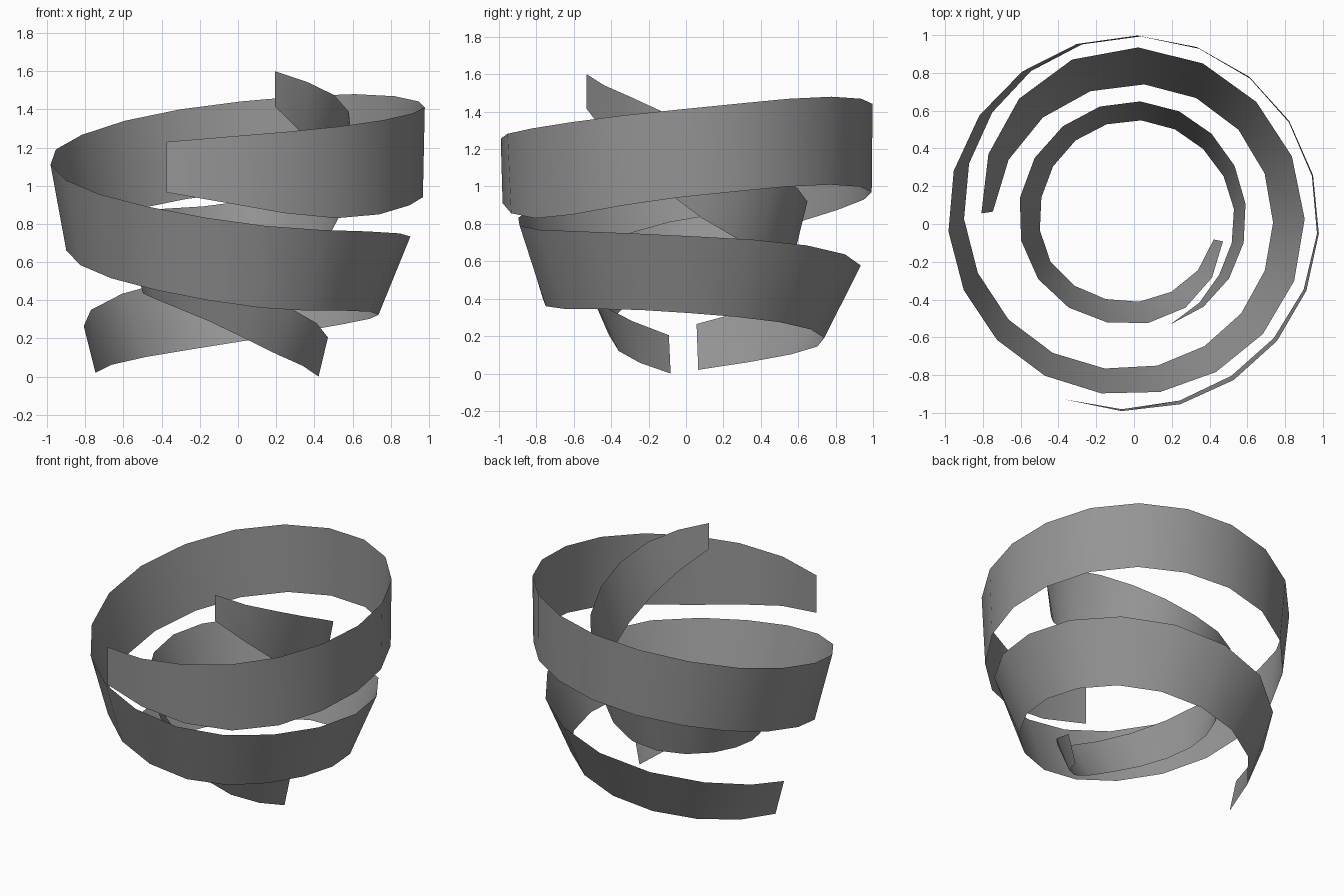
import bpy
import bmesh
from math import radians, sin, cos

cube = bpy.data.objects.get("Cube")
if cube:
    bpy.data.objects.remove(cube, do_unlink=True)

# Single plain grey finish
grey = bpy.data.materials.new("plain_grey")
grey.use_nodes = True
colour = (0.3, 0.3, 0.3, 1)
grey.diffuse_color = colour
grey.node_tree.nodes["Principled BSDF"].inputs["Base Color"].default_value = colour


def sample(keys, t):
    """Smooth curve through evenly spaced keys, with t running from 0 to 1."""
    padded = [2 * keys[0] - keys[1], *keys, 2 * keys[-1] - keys[-2]]
    place = t * (len(keys) - 1)
    i = min(int(place), len(keys) - 2)
    u = place - i
    a, b, c, d = padded[i:i + 4]
    return b + u / 2 * (c - a + u * (2 * a - 5 * b + 4 * c - d + u * (3 * (b - c) + d - a)))


def edge_point(angle, radius, height):
    return (radius * cos(radians(angle)), radius * sin(radians(angle)), height)


def spiral_ribbon(name, segments, turn, lag, top_radius, top_height, low_radius, low_height):
    """Sheet spanned between an upper and a lower spiral edge."""
    bm = bmesh.new()
    previous = None
    for i in range(segments + 1):
        t = i / segments
        angle = sample(turn, t)
        low = bm.verts.new(edge_point(angle + sample(lag, t), sample(low_radius, t), sample(low_height, t)))
        top = bm.verts.new(edge_point(angle, sample(top_radius, t), sample(top_height, t)))
        if previous:
            bm.faces.new((previous[0], previous[1], top, low)).smooth = True
        previous = (low, top)
    mesh = bpy.data.meshes.new(name)
    bm.to_mesh(mesh)
    bm.free()
    mesh.materials.append(grey)
    ribbon = bpy.data.objects.new(name, mesh)
    bpy.context.collection.objects.link(ribbon)
    return ribbon


# Wide outer ribbon, nearly two turns
spiral_ribbon(
    "outer_ribbon", segments=33,
    turn=[176, -61, -271, -472],
    lag=[-1, -3, 1, -4, -1, 0, 0],
    top_radius=[.81, .93, .915, .9, .9, .95, .995, 1, .99, .98, .98, 1],
    top_height=[.265, .51, .685, .75, .79, .955, 1.19, 1.4, 1.48, 1.41, 1.31, 1.23],
    low_radius=[.75, .74, .745, .735, .76, .835, .93, .99, .985, .97, .955, 1],
    low_height=[.02, .145, .275, .34, .36, .515, .735, .93, 1.01, .94, .83, .965],
)

# Narrow inner ribbon, climbing through the middle
spiral_ribbon(
    "inner_ribbon", segments=20,
    turn=[-11, -128, -234, -330, -430],
    lag=[0, -6, -1, -2, 0],
    top_radius=[.48, .52, .54, .585, .62, .64, .65, .63, .6, .58, .565],
    top_height=[.205, .36, .57, .755, .85, .88, .92, 1.08, 1.29, 1.475, 1.6],
    low_radius=[.43, .41, .425, .485, .51, .54, .55, .54, .535, .525, .565],
    low_height=[0, .12, .29, .41, .45, .47, .51, .65, .835, 1.12, 1.415],
)
